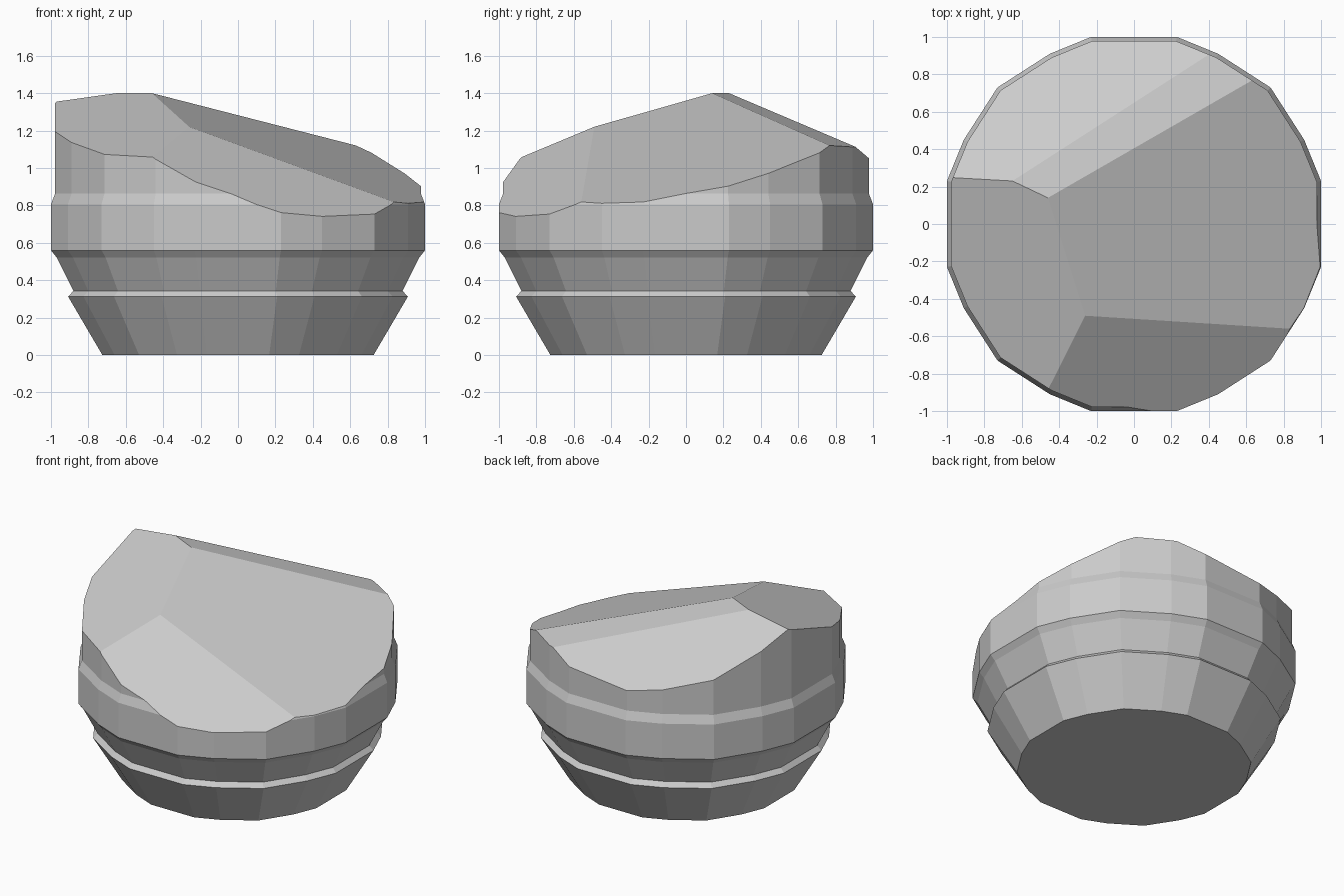
import bpy, bmesh
from mathutils import Vector

if "Cube" in bpy.data.objects:
    bpy.data.objects.remove(bpy.data.objects["Cube"])

# Twenty-sided outline: one quadrant, mirrored around
quad = [(1.0, 0.23), (0.91, 0.45), (0.73, 0.73), (0.45, 0.91), (0.23, 1.0)]
outline = quad + [(-x, y) for x, y in reversed(quad)]
outline += [(-x, -y) for x, y in outline]

# Side profile: (outline scale, height), bowl, ledge, rim and wall
profile = [(0.725, 0), (0.908, 0.312), (0.88, 0.343), (0.97, 0.522),
           (1.0, 0.56), (1.0, 0.805), (0.978, 0.863), (0.978, 1.8)]

# Top facets as planes z = a*x + b*y + c
facets = []


def facet(a, b, point):
    x, y, z = point
    facets.append((Vector(point), Vector((-a, -b, 1)).normalized()))


facet(0.160, 0.336, (-0.65, 0.23, 1.40))    # left facet
facet(-0.356, 0.173, (-0.46, 0.14, 1.40))   # right facet
facet(-0.330, 0.582, (-0.26, -0.49, 1.22))  # front facet
facet(-0.116, -0.244, (-0.46, 0.14, 1.40))  # ridge strip
facet(0.108, -0.592, (-0.65, 0.23, 1.40))   # back facet

# Body: stacked rings
bm = bmesh.new()
rings = [[bm.verts.new((x * s, y * s, z)) for x, y in outline] for s, z in profile]
n = len(outline)
for low, high in zip(rings, rings[1:]):
    for i in range(n):
        j = (i + 1) % n
        bm.faces.new((low[i], low[j], high[j], high[i]))
bm.faces.new(list(reversed(rings[0])))
bm.faces.new(rings[-1])

# Slice the faceted top
for point, normal in facets:
    bmesh.ops.bisect_plane(bm, geom=bm.verts[:] + bm.edges[:] + bm.faces[:], dist=1e-5,
                           plane_co=point, plane_no=normal, clear_outer=True)
    open_edges = [e for e in bm.edges if e.is_boundary]
    bmesh.ops.edgeloop_fill(bm, edges=open_edges)
bmesh.ops.recalc_face_normals(bm, faces=bm.faces[:])

mesh = bpy.data.meshes.new("faceted_stone")
bm.to_mesh(mesh)
bm.free()
body = bpy.data.objects.new("faceted_stone", mesh)
bpy.context.collection.objects.link(body)
